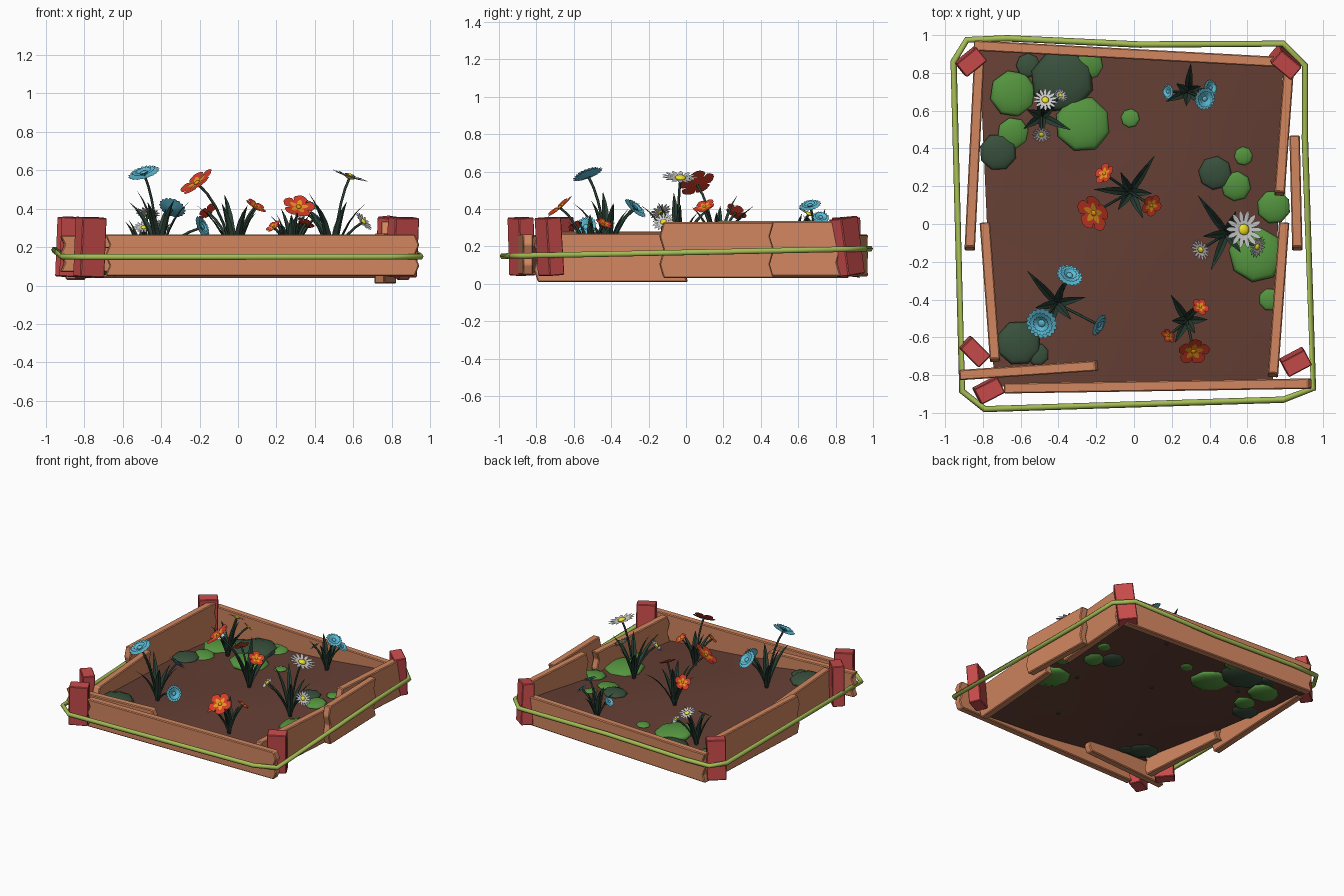
import bpy, math
from mathutils import Vector, Euler

if "Cube" in bpy.data.objects:
    bpy.data.objects.remove(bpy.data.objects["Cube"])

def mat(name, *c):
    m = bpy.data.materials.new(name)
    m.diffuse_color = (*c, 1)
    m.use_nodes = True
    m.node_tree.nodes["Principled BSDF"].inputs["Base Color"].default_value = m.diffuse_color
    return m

WOOD = mat("wood", .64, .24, .115)
RED = mat("red_post", .58, .07, .07)
SOIL = mat("soil", .13, .05, .035)
BRIGHT = mat("bright_green", .09, .3, .05)
DARK = mat("dark_green", .04, .08, .045)
LEAF = mat("leaf", .022, .05, .035)
ROPE = mat("rope", .38, .51, .09)
BLUE = mat("blue", .11, .5, .66)
WHITE = mat("white", .75, .75, .75)
YELLOW = mat("yellow", .85, .75, .02)
SCARLET = mat("scarlet", .65, .045, .02)
ORANGE = mat("orange", .8, .3, .01)

def mesh(name, verts, faces, m, smooth=False):
    me = bpy.data.meshes.new(name)
    me.from_pydata([tuple(v) for v in verts], [], faces)
    me.materials.append(m)
    if smooth:
        me.shade_smooth()
    o = bpy.data.objects.new(name, me)
    bpy.context.collection.objects.link(o)
    return o

def tube(name, pts, r, m, cyclic=False):
    c = bpy.data.curves.new(name, 'CURVE')
    c.dimensions = '3D'
    c.bevel_depth, c.bevel_resolution = r, 1
    s = c.splines.new('POLY')
    s.points.add(len(pts) - 1)
    for p, q in zip(s.points, pts):
        p.co = (*q, 1)
    s.use_cyclic_u = cyclic
    c.materials.append(m)
    o = bpy.data.objects.new(name, c)
    bpy.context.collection.objects.link(o)

def bevel(o, w):
    b = o.modifiers.new("bevel", 'BEVEL')
    b.width, b.segments = w, 1

def soil_z(x, y):
    return .125 + .12 * x * y + .008 * math.sin(5 * x + 1) * math.cos(4 * y)

# planks with rough, broken ends
def plank(name, x0, y0, x1, y1, z, h, th=.055):
    a, b = Vector((x0, y0, z)), Vector((x1, y1, z))
    d = (b - a).normalized()
    n = Vector((-d.y, d.x, 0)) * th / 2
    jag = [(k / 4, .022 * (k % 2)) for k in range(5)]
    ring = [b - d * (.02 - j) + Vector((0, 0, h * k)) for k, j in jag]
    ring += [a + d * j + Vector((0, 0, h * k)) for k, j in reversed(jag)]
    N = len(ring)
    f = [list(range(N)), list(range(2 * N - 1, N - 1, -1))]
    f += [[(i + 1) % N, i, i + N, (i + 1) % N + N] for i in range(N)]
    bevel(mesh(name, [p - n for p in ring] + [p + n for p in ring], f, WOOD), .006)

plank("front_plank", -.69, -.87, .94, -.845, .05, .215)
plank("front_short_plank", -.925, -.8, -.19, -.75, .07, .19)
plank("left_back_plank", -.82, .87, -.87, -.14, .03, .3)
plank("left_front_plank", -.79, .01, -.735, -.73, .05, .23)
plank("back_plank", -.85, .945, .82, .855, .04, .225)
plank("right_back_plank", .82, .83, .77, .15, .04, .295)
plank("right_middle_plank", .85, .47, .865, -.14, .03, .3)
plank("right_front_plank", .795, .01, .735, -.81, .01, .26)

# leaning corner posts
def post(name, x, y, turn, lean):
    bpy.ops.mesh.primitive_cube_add(size=1, location=(x, y, .2))
    o = bpy.context.object
    o.name = name
    o.scale = (.14, .09, .31)
    R = Euler((lean, .04, 0)).to_matrix() @ Euler((0, 0, math.radians(turn))).to_matrix()
    o.rotation_euler = R.to_euler()
    bpy.ops.object.transform_apply(location=False, rotation=False, scale=True)
    o.data.materials.append(RED)
    bevel(o, .005)

post("back_left_post", -.865, .86, 39, .03)
post("back_right_post", .8, .86, -40, .13)
post("left_front_post", -.845, -.675, -45, .03)
post("front_left_post", -.77, -.88, 27, .03)
post("front_right_post", .855, -.73, 28, .06)

# rope loop, slightly higher at the back
loop = [(-.955, .86), (-.885, .975), (-.67, .983), (.03, .95), (.79, .955), (.905, .84),
        (.905, .45), (.95, -.87), (.79, -.93), (-.79, -.98), (-.91, -.885)]
tube("rope", [(x, y, .168 + .02 * y) for x, y in loop], .017, ROPE, True)

# soil surface
G = 16
W = G + 1
c0, c1, c2, c3 = (Vector(c) for c in ((-.74, -.86), (.735, -.84), (.79, .85), (-.82, .93)))
grid = [c0.lerp(c1, i / G).lerp(c3.lerp(c2, i / G), j / G) for j in range(W) for i in range(W)]
mesh("soil", [(p.x, p.y, soil_z(p.x, p.y)) for p in grid],
     [[k, k + 1, k + W + 1, k + W] for k in range(G * W) if k % W < G], SOIL, True)

def ball(name, pos, r, flat, m, rot, segs):
    bpy.ops.mesh.primitive_uv_sphere_add(segments=segs, ring_count=6, radius=r, location=pos, rotation=rot)
    o = bpy.context.object
    o.name = name
    o.scale = (1, 1, flat)
    o.data.materials.append(m)
    bpy.ops.object.shade_smooth()

# low rounded ground-cover clumps: x, y, radius
def clumps(m, spots):
    for x, y, r in spots:
        ball("clump", (x, y, soil_z(x, y) + r * .06), r, .3, m, (.08 * math.sin(9 * x), .08 * math.sin(9 * y), 7 * x), 8)

clumps(BRIGHT, [(-.64, .69, .125), (-.27, .53, .15), (-.24, .84, .08), (-.64, .48, .085), (-.02, .56, .05),
                (.58, .36, .05), (.54, .2, .08), (.74, .09, .09), (.65, -.16, .15), (.72, -.4, .06)])
clumps(DARK, [(-.56, .84, .065), (-.38, .76, .17), (-.72, .38, .1), (.43, .27, .09), (-.61, -.63, .12), (-.51, -.69, .06)])

# arching line from the root to a tip
def arch(a, d, n=5):
    mid = a + Vector((d.x * .3, d.y * .3, d.z * .72))
    return [a.lerp(mid, i / n).lerp(mid.lerp(a + d, i / n), i / n) for i in range(n + 1)]

# tapered leaf folded along its middle
def blade(base, d, w=.021):
    side = Vector((-d.y, d.x, 0)).normalized() * w
    out = Vector((d.x, d.y, 0)).normalized() * w * .5
    v, f = [], []
    for i, p in enumerate(arch(base, d)):
        k = max(.02, math.sin(.6 + i * .5))
        v += [p - side * k, p + out * k, p + side * k]
        if i:
            n = 3 * i
            f += [[n - 3, n - 2, n + 1, n], [n - 2, n - 1, n + 2, n + 1]]
    mesh("leaf", v, f, LEAF)

# ring of petals: widest at fraction "wide" of the length
def petals(name, M, pos, n, r, half, wide, m, lift, off=0, turn=0):
    side = [(.06, half * .2), (wide * .6, half * .75), (wide, half), ((1 + wide) / 2, half * .8), (1, half * .25)]
    edge = side + [(q, -w) for q, w in reversed(side)]
    v, f = [], []
    for k in range(n):
        R = Euler((0, 0, math.tau * k / n + turn)).to_matrix()
        f.append(list(range(len(v), len(v) + len(edge))))
        v += [pos + M @ (R @ Vector((q, w, lift * q + off))) * r for q, w in edge]
    mesh(name, v, f, m)

def flower(kind, base, head, r):
    d = head - base
    tube("stem", arch(base, d), .007, LEAF)
    M = Vector((d.x * 1.3, d.y * 1.3, d.z * .8)).to_track_quat('Z', 'Y').to_matrix()
    up = M @ Vector((0, 0, r))
    if kind == "daisy":
        petals("daisy_petals", M, head, 14, r, .13, .7, WHITE, .12)
        core = (.08, .3, YELLOW)
    elif kind == "aster":
        for i in range(3):
            petals("aster_petals", M, head, 18, r * (1 - .24 * i), .16, .82, BLUE, .2 + .2 * i, .07 * i, i * .17)
        core = (.2, .25, BLUE)
    else:
        petals("scarlet_petals", M, head, 5, r, .44, .72, SCARLET, .15)
        petals("orange_marks", M, head, 5, r * .6, .28, .5, ORANGE, .15, .06)
        core = (.08, .17, ORANGE)
    ball("flower_centre", head + up * core[0], r * core[1], .5, core[2], M.to_euler(), 10)

# plant: flower heads, three long leaves a third of a turn apart, three upright ones between
def plant(kind, x, y, turn, reach, *heads):
    base = Vector((x, y, soil_z(x, y) - .01))
    for hx, hy, hz, r in heads:
        flower(kind, base, Vector((hx, hy, hz)), r)
    for i in range(6):
        a = math.radians(turn + 60 * i)
        q = reach * (.5 if i % 2 else 1 - .08 * i)
        blade(base, Vector((q * math.cos(a), q * math.sin(a), .1 + reach * (1.2 - .1 * i if i % 2 else .85))))

plant("aster", -.41, -.42, 132, .23, (-.485, -.52, .57, .085), (-.345, -.28, .395, .072), (-.195, -.53, .3, .062))
plant("scarlet", -.02, .17, 56, .23, (-.21, .06, .53, .1), (-.155, .265, .38, .06), (.09, .1, .41, .06))
plant("daisy", .49, -.05, 127, .25, (.58, -.03, .56, .1), (.355, -.135, .38, .06), (.65, -.12, .33, .06))
plant("scarlet", .28, -.51, 122, .16, (.315, -.67, .405, .085), (.185, -.59, .305, .042), (.35, -.44, .32, .048))
plant("daisy", -.49, .57, -25, .17, (-.47, .655, .37, .065), (-.39, .68, .31, .043), (-.49, .475, .3, .05))
plant("aster", .285, .7, 84, .15, (.185, .7, .3, .04), (.37, .665, .41, .06), (.4, .72, .35, .045))
